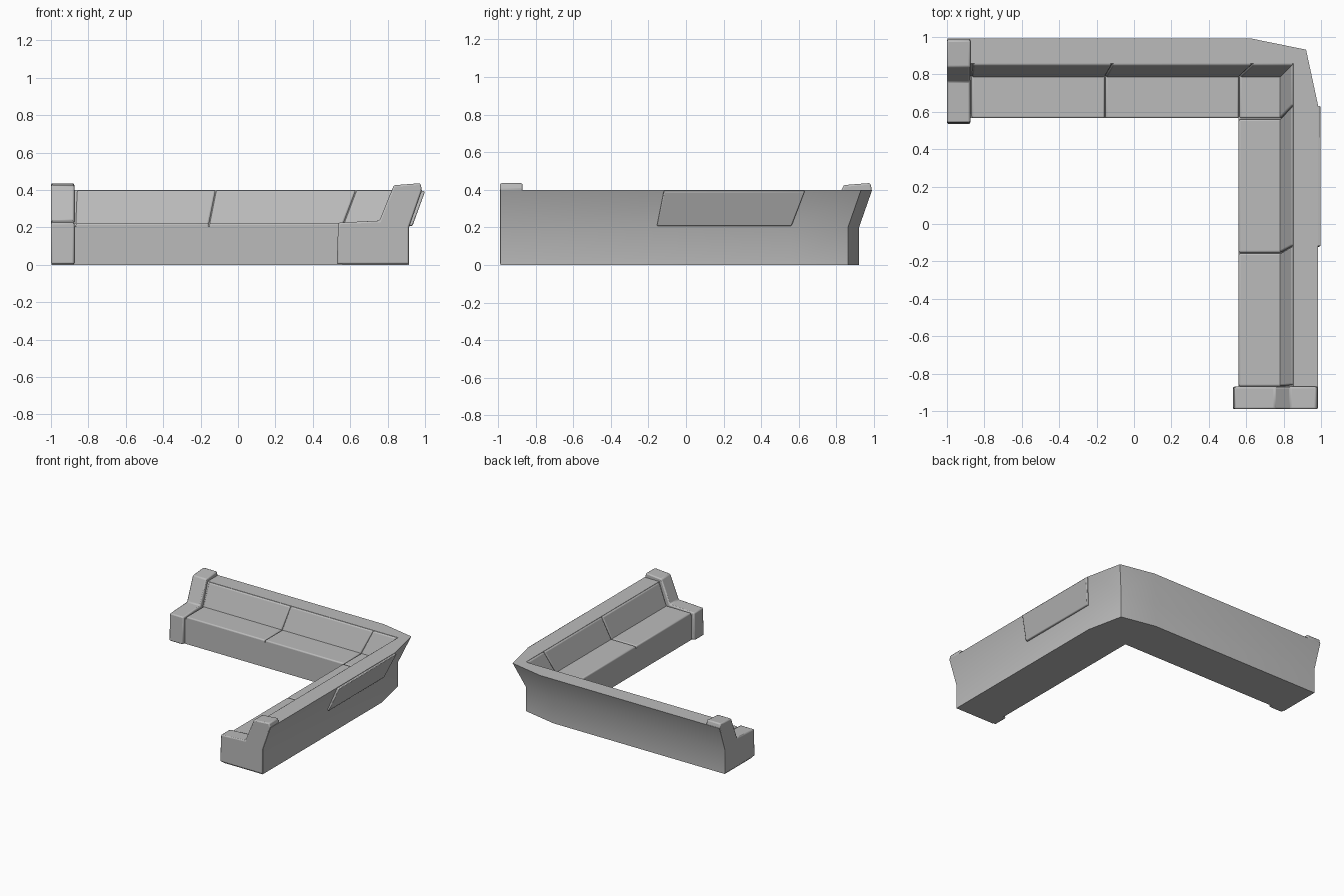
import bpy, bmesh

cube = bpy.data.objects.get("Cube")
if cube:
    bpy.data.objects.remove(cube)

grey = bpy.data.materials.new("upholstery grey")
grey.use_nodes = True
colour = (0.5, 0.5, 0.5, 1)
grey.diffuse_color = colour
grey.node_tree.nodes["Principled BSDF"].inputs["Base Color"].default_value = colour


# Each wing uses (u along the wing, d depth towards its back, z)
def back_wing(u, d, z):
    return (u, d - 0.004, z)


def right_wing(u, d, z):
    return (d - 0.01, u, z)


def build(name, verts, faces, bevel=0.0, segments=3):
    bm = bmesh.new()
    vs = [bm.verts.new(v) for v in verts]
    for f in faces:
        bm.faces.new([vs[i] for i in f])
    bmesh.ops.recalc_face_normals(bm, faces=bm.faces)
    mesh = bpy.data.meshes.new(name)
    bm.to_mesh(mesh)
    bm.free()
    obj = bpy.data.objects.new(name, mesh)
    bpy.context.collection.objects.link(obj)
    mesh.materials.append(grey)
    if bevel:
        mod = obj.modifiers.new("soft edges", "BEVEL")
        mod.width = bevel
        mod.segments = segments
    bpy.ops.object.select_all(action="DESELECT")
    obj.select_set(True)
    bpy.context.view_layer.objects.active = obj
    bpy.ops.object.shade_smooth_by_angle()
    return obj


def loft(name, rings, bevel=0.0, segments=3):
    """Skin matching closed rings and cap both ends."""
    n = len(rings[0])
    faces = [list(range(n)), [(len(rings) - 1) * n + i for i in range(n)]]
    for r in range(len(rings) - 1):
        for i in range(n):
            j = (i + 1) % n
            faces.append([r * n + i, r * n + j, (r + 1) * n + j, (r + 1) * n + i])
    return build(name, [v for ring in rings for v in ring], faces, bevel, segments)


# Base and backrest: one section swept round the chamfered corner
inner = [(0.57, 0), (0.57, 0.205), (0.795, 0.205), (0.862, 0.4)]
outer = [(0.995, 0.4), (0.925, 0.2), (0.925, 0)]


def section(wing, u, u_out):
    return ([wing(u, d, z) for d, z in inner]
            + [wing(u_out - (0.995 - d), d, z) for d, z in outer])


corner = ([(d - 0.01, d - 0.004, z) for d, z in inner]
          + [(d - 0.075, d - 0.063, z) for d, z in outer])


def end(wing, u):
    return [wing(u, d, z) for d, z in inner + outer]


loft("base_and_backrest", [
    end(back_wing, -0.997), section(back_wing, 0.5, 0.63), corner,
    section(right_wing, 0.5, 0.63), end(right_wing, -0.986)])

# Cushions: straight seams on the seat, leaning seams on the backrest
low = [-0.87, -0.155, 0.562, 0.79]
high = [-0.862, -0.118, 0.632, 0.857]
gap = 0.002
for side, wing in (("back", back_wing), ("right", right_wing)):
    for i in range(3):
        a, b = low[i] + gap, low[i + 1] - gap
        c, e = high[i] + gap, high[i + 1] - gap
        if side == "back" or i < 2:
            loft(f"{side}_seat_cushion_{i + 1}",
                 [[wing(u, 0.57, 0.19), wing(u, 0.57, 0.222),
                   wing(u, 0.8, 0.222), wing(u, 0.8, 0.19)] for u in (a, b)],
                 0.01)
        loft(f"{side}_backrest_cushion_{i + 1}",
             [[wing(p, 0.787, 0.212), wing(q, 0.853, 0.398),
               wing(q, 0.885, 0.398), wing(p, 0.82, 0.212)]
              for p, q in ((a, c), (b, e))], 0.01)

# Arms
arm = [(0.538, 0.003), (0.546, 0.225), (0.766, 0.236), (0.843, 0.425),
       (0.985, 0.436), (0.994, 0.4), (0.924, 0.2), (0.924, 0.003)]
for name, wing, a, b in (("left_end_arm", back_wing, -1.0, -0.875),
                         ("right_end_arm", right_wing, -0.99, -0.87)):
    loft(name, [[wing(u, d, z) for d, z in arm] for u in (a, b)], 0.009, 2)

# Raised panel on the outside of the right wing
loft("outer_back_panel",
     [[right_wing(p, 0.92, 0.208), right_wing(p, 0.943, 0.208),
       right_wing(q, 1.01, 0.392), right_wing(q, 0.985, 0.396)]
      for p, q in ((low[1], high[1]), (low[2], high[2]))], 0.006, 2)
